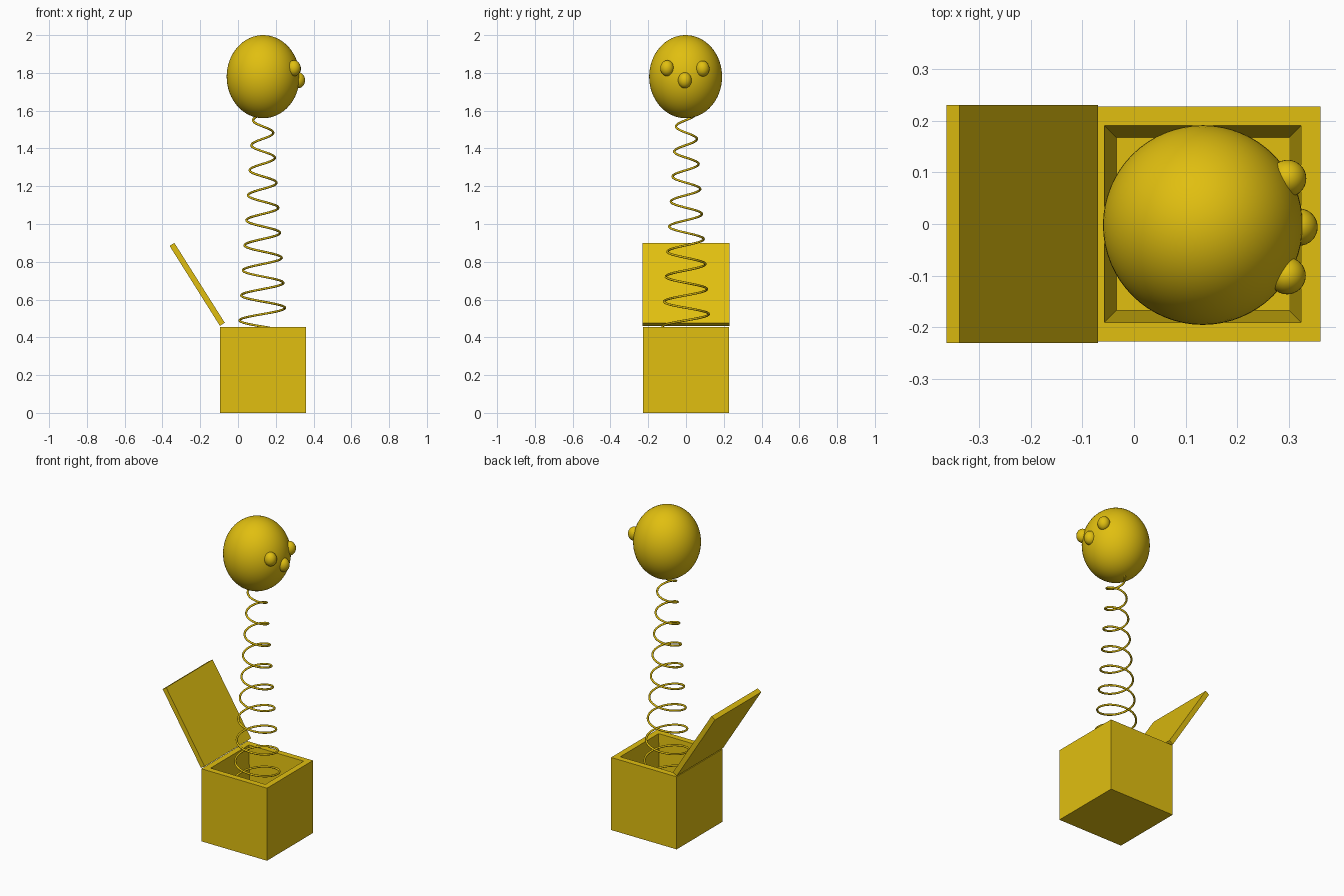
import bpy
import bmesh
from math import pi, sin, cos

cube = bpy.data.objects.get("Cube")
if cube:
    bpy.data.objects.remove(cube, do_unlink=True)

YELLOW = (0.75, 0.52, 0.005, 1.0)
mat = bpy.data.materials.new("golden yellow")
mat.use_nodes = True
mat.diffuse_color = YELLOW
mat.node_tree.nodes["Principled BSDF"].inputs["Base Color"].default_value = YELLOW

CX = 0.133        # common axis of box, spring and head
BOX_W, BOX_H = 0.455, 0.455


def add_object(name, bm):
    mesh = bpy.data.meshes.new(name)
    bmesh.ops.recalc_face_normals(bm, faces=bm.faces)
    bm.to_mesh(mesh)
    bm.free()
    mesh.materials.append(mat)
    obj = bpy.data.objects.new(name, mesh)
    bpy.context.collection.objects.link(obj)
    return obj


def ellipsoid(name, centre, radii, segments):
    bm = bmesh.new()
    bmesh.ops.create_uvsphere(bm, u_segments=segments, v_segments=segments // 2, radius=1)
    bmesh.ops.scale(bm, vec=radii, verts=bm.verts)
    bmesh.ops.translate(bm, vec=centre, verts=bm.verts)
    for f in bm.faces:
        f.smooth = True
    return add_object(name, bm)


# Open box: inset rim, then a tapered well pushed down from the top face
bm = bmesh.new()
bmesh.ops.create_cube(bm, size=1)
bmesh.ops.scale(bm, vec=(BOX_W, BOX_W, BOX_H), verts=bm.verts)
bmesh.ops.translate(bm, vec=(CX, 0, BOX_H / 2), verts=bm.verts)
top = max(bm.faces, key=lambda f: f.calc_center_median().z)
bmesh.ops.inset_region(bm, faces=[top], thickness=0.053)
well = bmesh.ops.extrude_discrete_faces(bm, faces=[top])["faces"][0]
for v in well.verts:
    v.co.x = CX + (v.co.x - CX) * 0.88
    v.co.y *= 0.88
    v.co.z = 0.053
add_object("box", bm)

# Open lid: slanted slab extruded along y
bm = bmesh.new()
profile = [(-0.337, 0.9), (-0.362, 0.884), (-0.096, 0.461), (-0.07, 0.477)]
side = bm.faces.new([bm.verts.new((x, -0.23, z)) for x, z in profile])
grown = bmesh.ops.extrude_face_region(bm, geom=[side], use_keep_orig=True)["geom"]
bmesh.ops.translate(bm, vec=(0, 0.46, 0),
                    verts=[g for g in grown if isinstance(g, bmesh.types.BMVert)])
add_object("lid", bm)

# Tapering coil spring from the box floor into the head
PITCH, Z0, Z1, STEPS = 0.1325, 0.06, 1.6, 420
curve = bpy.data.curves.new("spring", "CURVE")
curve.dimensions = "3D"
curve.bevel_depth = 0.006
curve.bevel_resolution = 2
curve.use_fill_caps = True
spline = curve.splines.new("POLY")
spline.points.add(STEPS)
for i, p in enumerate(spline.points):
    z = Z0 + (Z1 - Z0) * i / STEPS
    a = pi - 2 * pi * (z - 0.49) / PITCH
    r = min(0.145, 0.156 - 0.0675 * z)
    p.co = (CX - 0.002 + r * cos(a), r * sin(a), z, 1)
spline.use_smooth = True
curve.materials.append(mat)
bpy.context.collection.objects.link(bpy.data.objects.new("spring", curve))

# Head with two eyes and a nose looking along +x
ellipsoid("head", (CX, -0.002, 1.78), (0.193, 0.193, 0.22), 64)
FEATURE = (0.036, 0.036, 0.042)
ellipsoid("left_eye", (0.297, 0.088, 1.822), FEATURE, 32)
ellipsoid("right_eye", (0.296, -0.1, 1.825), FEATURE, 32)
ellipsoid("nose", (0.319, -0.006, 1.761), FEATURE, 32)
